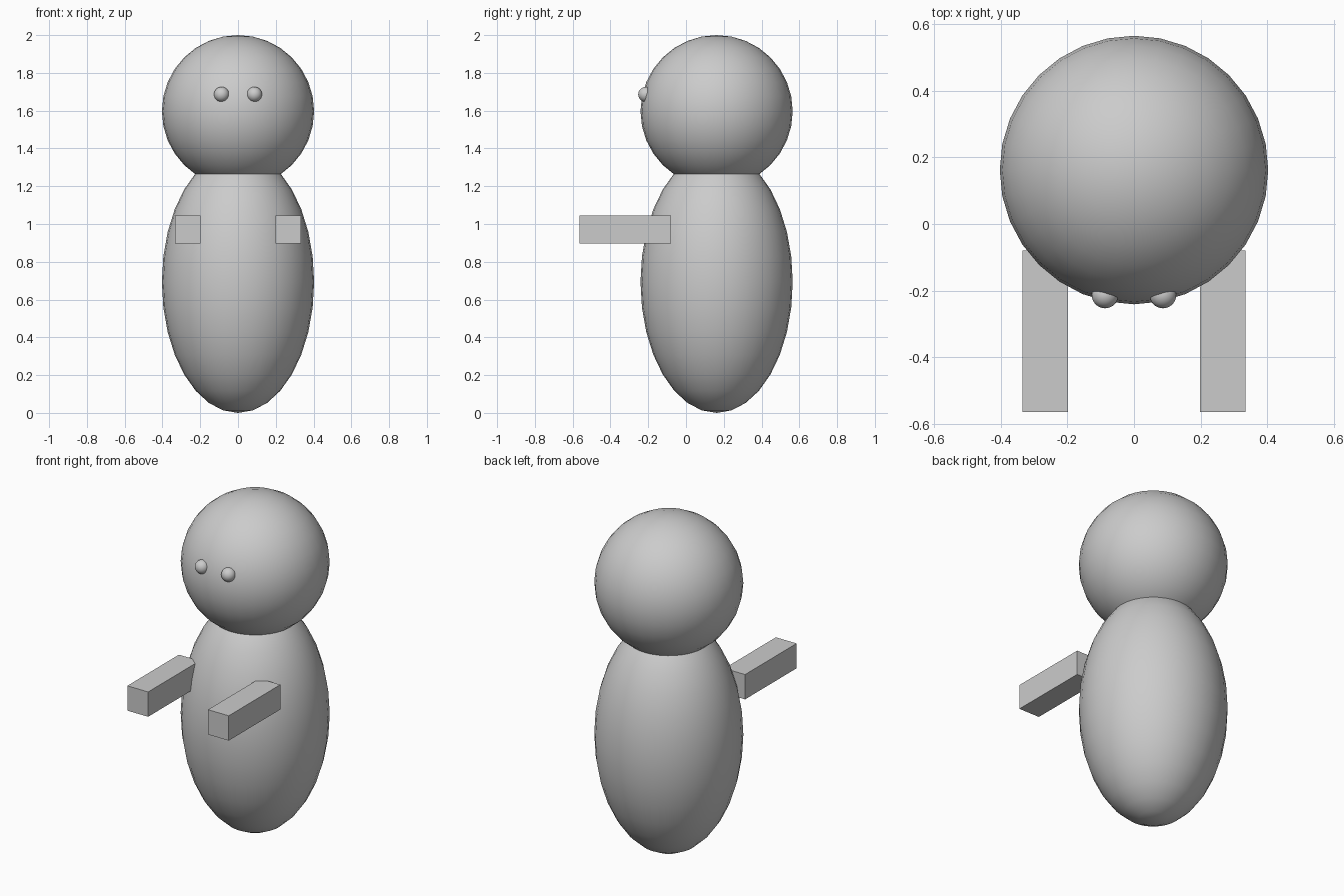
import bpy

if "Cube" in bpy.data.objects:
    bpy.data.objects.remove(bpy.data.objects["Cube"])

CY = 0.162   # centre line of head and body
R = 0.403    # shared radius


def ball(name, loc, scale, segments=32, rings=16):
    bpy.ops.mesh.primitive_uv_sphere_add(segments=segments, ring_count=rings, radius=1, location=loc)
    ob = bpy.context.object
    ob.name = name
    ob.scale = scale
    bpy.ops.object.transform_apply(location=False, rotation=False, scale=True)
    bpy.ops.object.shade_smooth()
    return ob


def box(name, loc, size):
    bpy.ops.mesh.primitive_cube_add(size=1, location=loc)
    ob = bpy.context.object
    ob.name = name
    ob.scale = size
    bpy.ops.object.transform_apply(location=False, rotation=False, scale=True)
    return ob


# Egg-shaped body and round head
ball("body", (0, CY, 0.693), (R, R, 0.693))
ball("head", (0, CY, 2 - R), (R, R, R))

# Eyes and forward-reaching block arms on both sides
for side, s in (("left", 1), ("right", -1)):
    ball(side + "_eye", (s * 0.087, -0.213, 1.686), (0.04, 0.04, 0.04))
    box(side + "_arm", (s * 0.266, -0.322, 0.97), (0.137, 0.486, 0.148))
